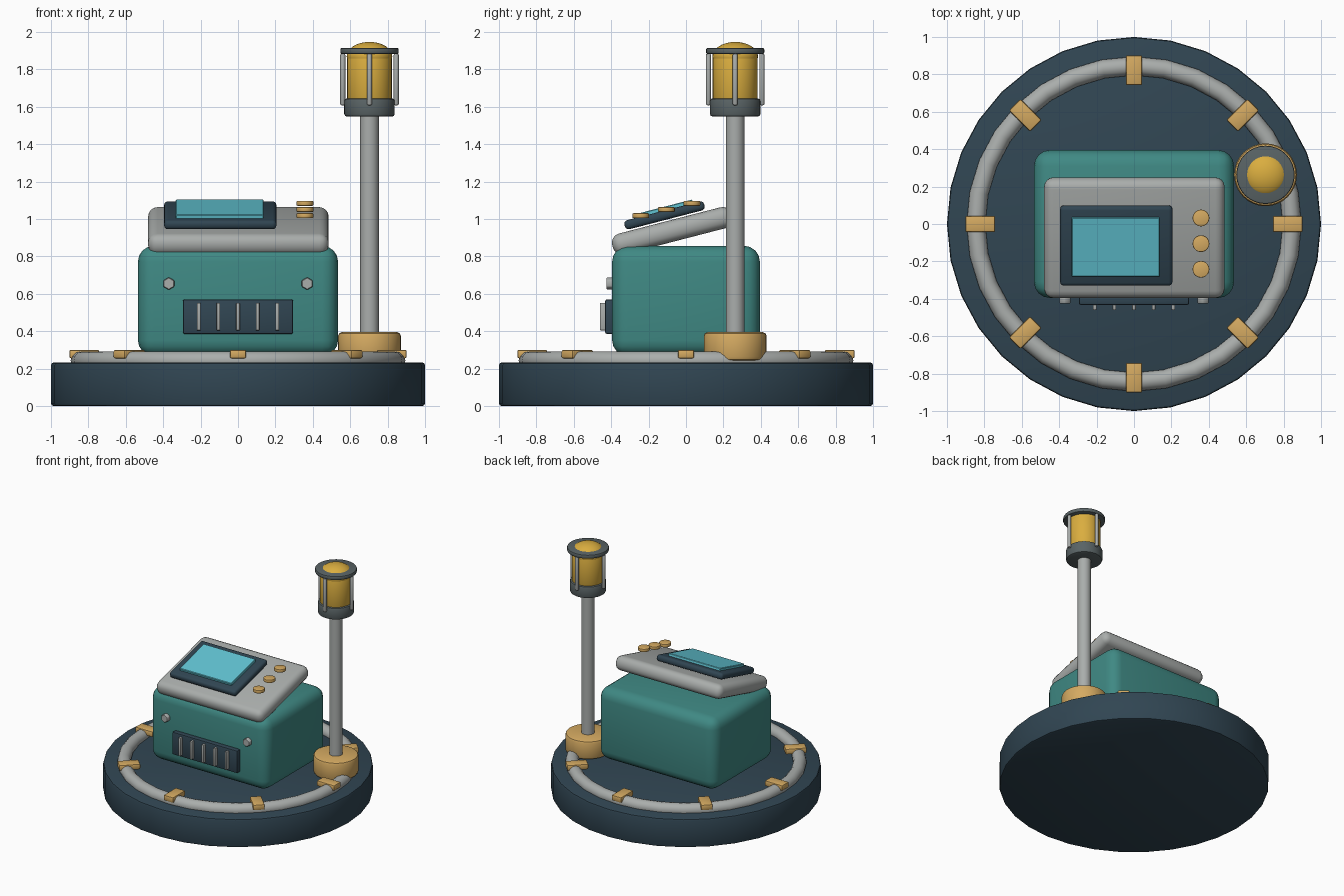
import bpy, math
from math import pi, sin, cos, radians

if "Cube" in bpy.data.objects:
    bpy.data.objects.remove(bpy.data.objects["Cube"])


def mat(name, col):
    m = bpy.data.materials.new(name)
    m.diffuse_color = (*col, 1)
    m.use_nodes = True
    m.node_tree.nodes["Principled BSDF"].inputs["Base Color"].default_value = m.diffuse_color
    return m


NAVY = mat("navy", (0.03, 0.06, 0.085))
TEAL = mat("teal", (0.05, 0.25, 0.23))
BRASS = mat("brass", (0.66, 0.40, 0.12))
AMBER = mat("amber", (0.70, 0.42, 0.05))
CYAN = mat("cyan", (0.12, 0.55, 0.65))
DARK = mat("dark_grey", (0.10, 0.125, 0.13))
STEEL = mat("steel", (0.40, 0.42, 0.41))


def finish(name, material, bevel=0, segs=3):
    o = bpy.context.object
    o.name = name
    o.data.materials.append(material)
    bpy.ops.object.transform_apply(location=False, rotation=False, scale=True)
    if bevel:
        b = o.modifiers.new("Bevel", 'BEVEL')
        b.width, b.segments = bevel, segs
        b.limit_method = 'ANGLE'
        bpy.ops.object.modifier_apply(modifier="Bevel")
    bpy.ops.object.shade_smooth_by_angle(angle=radians(35))
    return o


def box(name, loc, size, material, bevel=0.01, segs=3, rot=(0, 0, 0)):
    bpy.ops.mesh.primitive_cube_add(size=1, location=loc, rotation=rot)
    bpy.context.object.scale = size
    return finish(name, material, bevel, segs)


def cyl(name, x, y, z0, z1, r, material, bevel=0.0, verts=32):
    bpy.ops.mesh.primitive_cylinder_add(vertices=verts, radius=r, depth=z1 - z0,
                                        location=(x, y, (z0 + z1) / 2))
    return finish(name, material, bevel, 2)


# Round base
cyl("base", 0, 0, 0, 0.233, 1.0, NAVY, 0.015)

# Cable ring with eight clamps
bpy.ops.mesh.primitive_torus_add(major_radius=0.845, minor_radius=0.05, major_segments=32,
                                 minor_segments=12, location=(0, 0, 0.243))
finish("cable_ring", STEEL)
for i in range(8):
    a = i * pi / 4
    box(f"ring_clamp_{i}", (0.822 * cos(a), 0.822 * sin(a), 0.278),
        (0.16, 0.088, 0.046), BRASS, 0.01, 2, (0, 0, a))

# Console housing
box("housing", (0, 0, 0.562), (1.07, 0.79, 0.59), TEAL, 0.085, 4)

# Sloped control deck, screen surround and screen
tilt = (radians(14.5), 0, 0)
box("control_deck", (0.002, -0.073, 0.937), (0.965, 0.66, 0.115), STEEL, 0.05, 4, tilt)
box("screen_bezel", (-0.095, -0.115, 1.02), (0.6, 0.44, 0.05), NAVY, 0.02, 3, tilt)
box("screen", (-0.098, -0.122, 1.052), (0.47, 0.325, 0.024), CYAN, 0.004, 1, tilt)

# Control buttons
for i in range(3):
    cyl(f"button_{i}", 0.358, -0.242 + 0.137 * i, 1.005 + 0.033 * i, 1.031 + 0.033 * i,
        0.045, BRASS, 0.005, 20)

# Front vent panel with slats
box("vent_panel", (0, -0.405, 0.478), (0.59, 0.055, 0.185), NAVY, 0.01, 2)
for i in range(5):
    box(f"vent_slat_{i}", (-0.21 + 0.105 * i, -0.438, 0.478), (0.02, 0.044, 0.148), STEEL, 0.005, 2)

# Hexagonal bolts
for s in (-1, 1):
    bpy.ops.mesh.primitive_cylinder_add(vertices=6, radius=0.034, depth=0.05,
                                        location=(s * 0.37, -0.4, 0.655), rotation=(pi / 2, 0, 0))
    finish("bolt_left" if s < 0 else "bolt_right", STEEL, 0.004, 1)

# Beacon mast
px, py = 0.703, 0.263
cyl("mast_collar", px, py, 0.243, 0.395, 0.168, BRASS, 0.02)
cyl("mast", px, py, 0.25, 1.58, 0.05, STEEL, 0, 24)

# Beacon lamp
cyl("lamp_socket", px, py, 1.548, 1.645, 0.135, DARK, 0.014)
cyl("lamp_lens", px, py, 1.62, 1.885, 0.12, AMBER, 0.012)
bpy.ops.mesh.primitive_uv_sphere_add(segments=32, ring_count=16, radius=1, location=(px, py, 1.87))
bpy.context.object.scale = (0.122, 0.122, 0.077)
finish("lamp_dome", AMBER)
cyl("lamp_rim", px, py, 1.882, 1.915, 0.156, DARK, 0.009)

# Guard rods around the lens
for i in range(4):
    a = i * pi / 2
    cyl(f"guard_rod_{i}", px + 0.143 * cos(a), py + 0.143 * sin(a), 1.608, 1.885,
        0.0135, STEEL, 0.008, 12)
